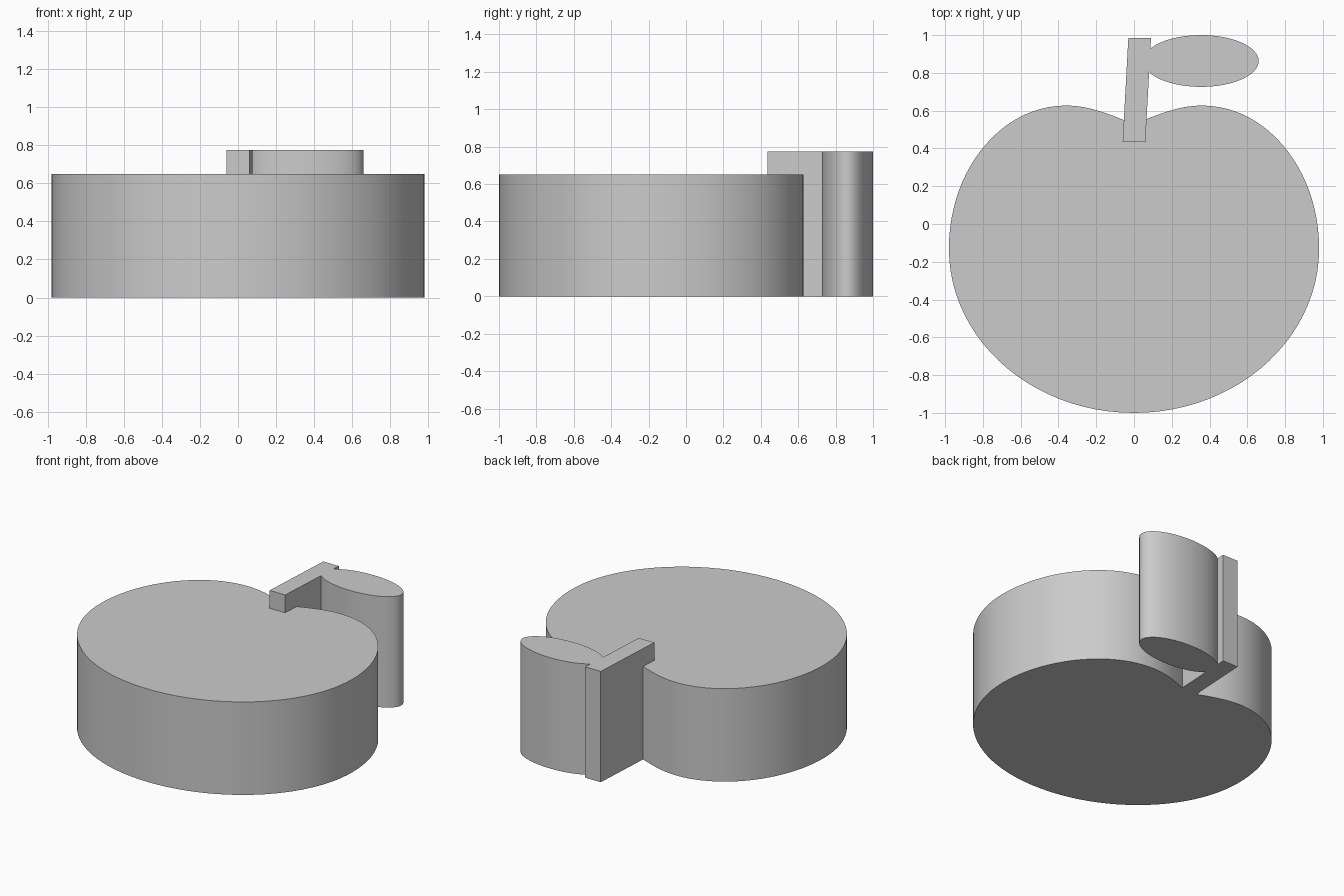
import bpy
import bmesh
import math
from mathutils import Vector
from mathutils.geometry import interpolate_bezier

cube = bpy.data.objects.get("Cube")
if cube:
    bpy.data.objects.remove(cube, do_unlink=True)

BODY_HEIGHT = 0.65
TRIM_HEIGHT = 0.775

# Single plain grey material
grey = bpy.data.materials.new("light grey")
grey.use_nodes = True
colour = (0.6, 0.6, 0.6, 1)
grey.diffuse_color = colour
grey.node_tree.nodes["Principled BSDF"].inputs["Base Color"].default_value = colour


def extrude_outline(name, outline, height):
    """Make a solid prism from a closed anticlockwise outline."""
    bm = bmesh.new()
    base = bm.faces.new([bm.verts.new((p[0], p[1], 0)) for p in outline])
    top = bmesh.ops.extrude_face_region(bm, geom=[base], use_keep_orig=True)
    moved = [v for v in top["geom"] if isinstance(v, bmesh.types.BMVert)]
    bmesh.ops.translate(bm, verts=moved, vec=(0, 0, height))
    bmesh.ops.recalc_face_normals(bm, faces=bm.faces)
    mesh = bpy.data.meshes.new(name)
    bm.to_mesh(mesh)
    bm.free()
    mesh.materials.append(grey)
    obj = bpy.data.objects.new(name, mesh)
    bpy.context.collection.objects.link(obj)
    bpy.ops.object.select_all(action="DESELECT")
    obj.select_set(True)
    bpy.context.view_layer.objects.active = obj
    bpy.ops.object.shade_smooth_by_angle(angle=math.radians(30))
    return obj


# Fruit body: half outline as Bezier spans from base to top notch, then mirrored
K = 0.5523
bottom, side = Vector((0, -1)), Vector((0.98, -0.13))
shoulder, notch = Vector((0.36, 0.627)), Vector((0, 0.53))
spans = [
    (bottom, Vector((K * side.x, bottom.y)),
     Vector((side.x, side.y + K * (bottom.y - side.y))), side),
    (side, Vector((side.x, side.y + K * (shoulder.y - side.y))),
     Vector((shoulder.x + K * (side.x - shoulder.x), shoulder.y)), shoulder),
    (shoulder, Vector((0.23, shoulder.y)), Vector((0.12, 0.575)), notch),
]
half = [bottom]
for span in spans:
    half += interpolate_bezier(*span, 24)[1:]
mirrored = [Vector((-p[0], p[1])) for p in reversed(half[1:-1])]
extrude_outline("fruit_body", half + mirrored, BODY_HEIGHT)

# Slanted stem rising out of the notch
stem = [(-0.06, 0.435), (0.06, 0.435), (0.09, 0.985), (-0.03, 0.985)]
extrude_outline("stem", stem, TRIM_HEIGHT)

# Oval leaf joined to the stem
STEPS = 64
leaf = []
for i in range(STEPS):
    a = math.tau * i / STEPS
    leaf.append((0.355 + 0.305 * math.cos(a), 0.863 + 0.137 * math.sin(a)))
extrude_outline("leaf", leaf, TRIM_HEIGHT)
